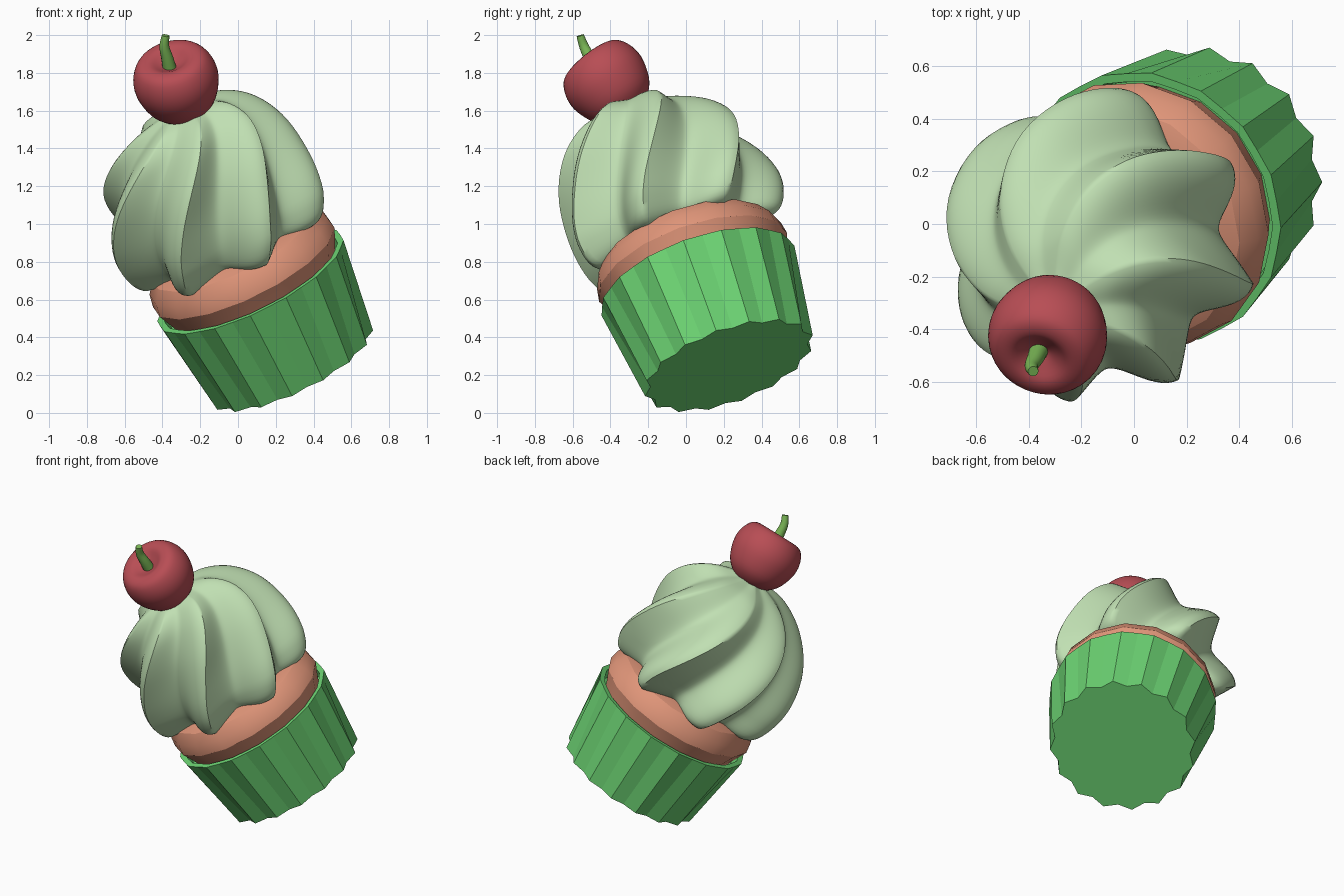
import bpy, math
from mathutils import Vector, Matrix

if "Cube" in bpy.data.objects:
    bpy.data.objects.remove(bpy.data.objects["Cube"])

TAU = 2 * math.pi


def material(name, rgb):
    m = bpy.data.materials.new(name)
    m.diffuse_color = (*rgb, 1)
    m.use_nodes = True
    m.node_tree.nodes["Principled BSDF"].inputs["Base Color"].default_value = m.diffuse_color
    return m


def frame(origin, axis):
    """Local frame whose z runs along axis and whose x stays near world x."""
    n = Vector(axis).normalized()
    e1 = (Vector((1, 0, 0)) - n * n.x).normalized()
    e2 = n.cross(e1)
    m = Matrix((e1, e2, n)).transposed().to_4x4()
    m.translation = Vector(origin)
    return m


def loft(name, rows, mat, mtx, smooth=None, caps=True):
    """Skin a list of equal-length rings of points."""
    n = len(rows[0])
    verts = [mtx @ Vector(p) for row in rows for p in row]
    faces = []
    for j in range(len(rows) - 1):
        for i in range(n):
            k = (i + 1) % n
            faces.append((j * n + i, j * n + k, (j + 1) * n + k, (j + 1) * n + i))
    if caps:
        faces.append(tuple(reversed(range(n))))
        faces.append(tuple(range((len(rows) - 1) * n, len(rows) * n)))
    me = bpy.data.meshes.new(name)
    me.from_pydata(verts, [], faces)
    me.materials.append(mat)
    if smooth:
        me.shade_smooth()
        me.set_sharp_from_angle(angle=math.radians(smooth))
    ob = bpy.data.objects.new(name, me)
    bpy.context.collection.objects.link(ob)
    return ob


def ring(n, r, h, r2=None):
    """Ring of n points; odd points use r2 when given."""
    return [((r2 if r2 and i % 2 else r) * math.cos(TAU * i / n),
             (r2 if r2 and i % 2 else r) * math.sin(TAU * i / n), h) for i in range(n)]


def interp(pts, t):
    """Catmull-Rom interpolation through a profile, t in 0..1."""
    x = t * (len(pts) - 1)
    i = min(int(x), len(pts) - 2)
    f = x - i
    p = [Vector(pts[max(0, min(len(pts) - 1, i + k))]) for k in (-1, 0, 1, 2)]
    return 0.5 * (2 * p[1] + (p[2] - p[0]) * f + (2 * p[0] - 5 * p[1] + 4 * p[2] - p[3]) * f * f
                  + (3 * p[1] - p[0] - 3 * p[2] + p[3]) * f ** 3)


green = material("wrapper green", (0.15, 0.65, 0.17))
brown = material("cake brown", (0.74, 0.30, 0.19))
cream = material("frosting pale green", (0.53, 0.745, 0.45))
red = material("cherry red", (0.48, 0.075, 0.09))
leaf = material("stem green", (0.19, 0.46, 0.09))

cup = frame((0.287, 0.227, 0.25), (-0.42, -0.31, 0.853))

# Pleated wrapper with a thin rim
loft("wrapper", [ring(32, 0.472, 0, 0.437), ring(32, 0.543, 0.527, 0.535),
                 ring(32, 0.508, 0.527, 0.502), ring(32, 0.49, 0.47, 0.485)], green, cup)

# Cake top bulging out of the wrapper
loft("cake", [ring(16, r, h) for r, h in
              ((0.47, 0.47), (0.492, 0.525), (0.53, 0.61), (0.518, 0.68),
               (0.47, 0.745), (0.40, 0.775), (0.28, 0.79))], brown, cup, 30)


# Swirled frosting: seven leaning ridges twisting round the axis
def lobe(p):
    if p < 0.44:
        return (1 - p / 0.44) ** 1.6
    return 0.5 - 0.5 * math.cos(math.pi * (p - 0.44) / 0.56)


profile = [(0.30, 0.77), (0.50, 0.755), (0.583, 0.85), (0.60, 1.02), (0.55, 1.24),
           (0.44, 1.41), (0.29, 1.52), (0.13, 1.57), (0.01, 1.60)]
SEG, STEPS, LOBES = 168, 44, 7
rows = []
for j in range(STEPS + 1):
    r, h = interp(profile, j / STEPS)
    s = max(0.0, (h - 0.88) / 0.7)
    twist = math.radians(41 + 51 * (h - 0.88) + 14 * s ** 3)
    lean = s ** 2
    shift = -0.02 * math.sin(math.pi * min(1, s))
    depth = 0.26 - 0.04 * min(1, s)
    row = []
    for i in range(SEG):
        f = lobe((i / SEG * LOBES) % 1)
        rr = max(r, 0.01) * (1 - depth * (1 - f))
        a = TAU * i / SEG + twist
        hem = -0.03 * f * max(0, 1 - (h - 0.75) / 0.2)
        row.append((rr * math.cos(a) + 0.085 * lean + shift,
                    rr * math.sin(a) - 0.045 * lean - shift * 0.5, h + hem))
    rows.append(row)
loft("frosting", rows, cream, cup, 50)

# Cherry with a dimple round the stem
top = frame((-0.323, -0.413, 1.745), (-0.22, -0.60, 0.76))
cherry = [(0.005, -0.212), (0.094, -0.196), (0.177, -0.13), (0.222, -0.02), (0.221, 0.073),
          (0.182, 0.148), (0.12, 0.166), (0.062, 0.137), (0.005, 0.104)]
loft("cherry", [ring(40, *interp(cherry, j / 32)) for j in range(33)], red, top, 60)

# Curved stem
path = [(-0.36, -0.475, 1.815), (-0.375, -0.51, 1.88), (-0.39, -0.54, 1.94), (-0.383, -0.56, 1.998)]
rows = []
for j in range(13):
    t = j / 12
    c = interp(path, t)
    d = interp(path, min(1, t + 0.02)) - interp(path, max(0, t - 0.02))
    m = frame(c, d)
    rows.append([m @ Vector(p) for p in ring(14, 0.038 - 0.018 * t, 0)])
loft("stem", rows, leaf, Matrix(), 50)
